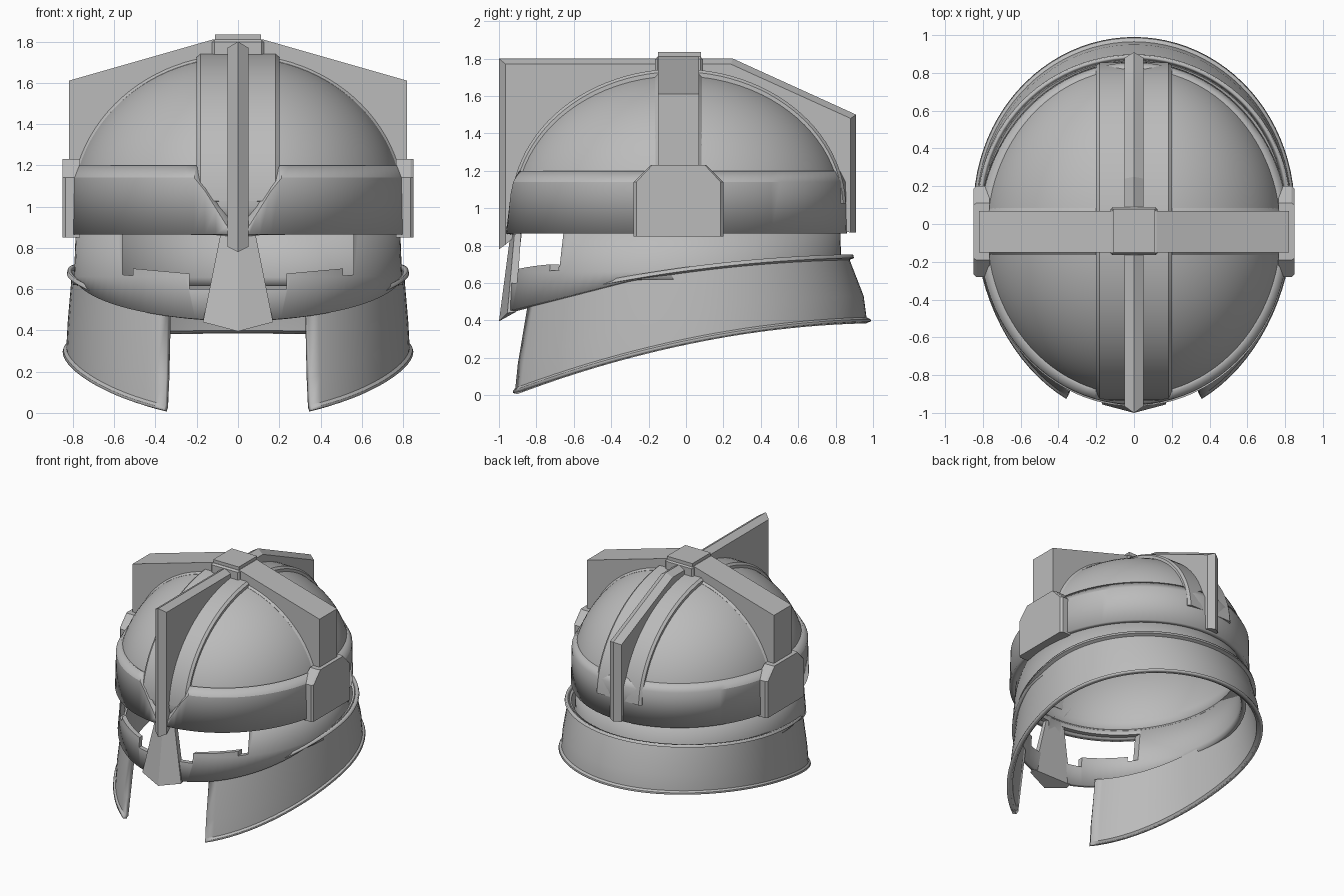
import bpy, bmesh
from math import sin, cos, pi, radians

if "Cube" in bpy.data.objects:
    bpy.data.objects.remove(bpy.data.objects["Cube"])

steel = bpy.data.materials.new("plain_grey_steel")
steel.use_nodes = True
GREY = (0.5, 0.5, 0.5, 1)
steel.diffuse_color = GREY
steel.node_tree.nodes["Principled BSDF"].inputs["Base Color"].default_value = GREY
CY = -0.04   # centre of the skull in y
CZ = 1.0     # height where the dome starts to curve


def finish(name, bm, smooth=True):
    me = bpy.data.meshes.new(name)
    bm.to_mesh(me)
    bm.free()
    ob = bpy.data.objects.new(name, me)
    bpy.context.collection.objects.link(ob)
    me.materials.append(steel)
    if smooth:
        bpy.ops.object.select_all(action='DESELECT')
        ob.select_set(True)
        bpy.context.view_layer.objects.active = ob
        bpy.ops.object.shade_smooth_by_angle(angle=radians(28))
    return ob


def shell(name, angles, rows, thick):
    """Grid of angles by rows (bottom to top), thickened inward."""
    bm = bmesh.new()
    grid = [[bm.verts.new(row(a)) for row in rows] for a in angles]
    for c, d in zip(grid, grid[1:]):
        for j in range(len(rows) - 1):
            bm.faces.new((c[j], d[j], d[j + 1], c[j + 1]))
    bmesh.ops.remove_doubles(bm, verts=bm.verts, dist=0.0001)
    ob = finish(name, bm)
    mod = ob.modifiers.new("thickness", 'SOLIDIFY')
    mod.thickness = thick
    mod.offset = -1
    return ob


def loft(name, sections, smooth=False):
    """Closed solid through equal-length outlines."""
    bm = bmesh.new()
    loops = [[bm.verts.new(p) for p in s] for s in sections]
    n = len(loops[0])
    for a, b in zip(loops, loops[1:]):
        for i in range(n):
            bm.faces.new((a[i], a[(i + 1) % n], b[(i + 1) % n], b[i]))
    bm.faces.new(loops[0])
    bm.faces.new(loops[-1][::-1])
    bmesh.ops.recalc_face_normals(bm, faces=bm.faces)
    return finish(name, bm, smooth)


def box(name, x, y0, y1, z0, z1, bevel=0):
    ob = loft(name, [[(-x, y0, z), (x, y0, z), (x, y1, z), (-x, y1, z)] for z in (z0, z1)])
    if bevel:
        mod = ob.modifiers.new("bevel", 'BEVEL')
        mod.width = bevel
        mod.segments = 1
    return ob


def ring(rx, back, front, cy, height):
    """Row function: egg-shaped plan, height depending on x and y."""
    def point(a):
        x = rx * cos(a)
        y = cy + (back if sin(a) > 0 else front) * sin(a)
        return (x, y, height(x, y))
    return point


def flat(z):
    return lambda x, y: z


around = [2 * pi * i / 96 - pi / 2 for i in range(97)]

# Dome
dome_rows = [ring(0.79, 0.875, 0.875, CY, flat(0.9))]
for i in range(25):
    t = pi / 2 * i / 24
    dome_rows.append(ring(0.805 * cos(t), 0.895 * cos(t), 0.895 * cos(t), CY,
                          flat(CZ + 0.73 * sin(t))))
shell("dome", around, dome_rows, 0.04)


# Raised straps over the dome, front to back and side to side
def strap(name, half, place):
    prof = [(-half, -0.045), (-half, -0.015), (-half + 0.018, 0),
            (half - 0.018, 0), (half, -0.015), (half, -0.045)]
    angles = [radians(-88 + 176 * i / 48) for i in range(49)]
    loft(name, [[place(u, d, a) for u, d in prof] for a in angles], True)


strap("long_strap", 0.2,
      lambda u, d, a: (u, CY + (0.895 + d) * sin(a), CZ + (0.745 + d) * cos(a)))
strap("cross_strap", 0.125,
      lambda u, d, a: ((0.81 + d) * sin(a), CY + u, CZ + (0.74 + d) * cos(a)))


# Brow band with a notch at the front
def brow_top(drop):
    def height(x, y):
        cut = max(0, 0.2 - abs(x)) * 1.6 if y < 0 else 0
        return max(1.2 - cut, 0.96) - drop
    return height


shell("brow_band", around, [
    ring(0.825, 0.905, 0.92, -0.045, flat(0.865)),
    ring(0.82, 0.90, 0.91, -0.045, brow_top(0.06)),
    ring(0.785, 0.87, 0.875, -0.045, brow_top(0)),
], 0.045)

# Face wall with eye openings
wall = shell("face_wall", around, [
    ring(0.80, 0.875, 0.92, CY, lambda x, y: min(0.62, 0.45 + 0.25 * (y + 0.95))),
    ring(0.795, 0.87, 0.90, CY, lambda x, y: 0.66),
    ring(0.785, 0.865, 0.87, CY, lambda x, y: 0.92),
], 0.035)
eye = [(0.06, 0.875), (0.06, 0.60), (0.235, 0.60), (0.235, 0.675), (0.51, 0.70),
       (0.51, 0.665), (0.56, 0.67), (0.56, 0.875)]
for side, label in ((1, "left"), (-1, "right")):
    cutter = loft(label + "_eye_cutter",
                  [[(side * x, y, z) for x, z in eye] for y in (-1.3, -0.4)])
    cutter.hide_render = True
    cutter.hide_viewport = True
    cutter.display_type = 'WIRE'
    mod = wall.modifiers.new(label + "_eye", 'BOOLEAN')
    mod.operation = 'DIFFERENCE'
    mod.solver = 'EXACT'
    mod.object = cutter

# Nose guard
loft("nose_guard", [
    [(-0.08, -0.915, 0.89), (0, -0.935, 0.89), (0.08, -0.915, 0.89),
     (0.08, -0.88, 0.89), (-0.08, -0.88, 0.89)],
    [(-0.17, -0.955, 0.44), (0, -1.0, 0.395), (0.17, -0.955, 0.44),
     (0.165, -0.91, 0.445), (-0.165, -0.91, 0.445)],
])


# Neck guard with rolled lips and a crease
def slope(c0, c1, c2):
    return lambda x, y: c0 + c1 * y + c2 * y * y


sweep = [radians(-65 + 310 * i / 80) for i in range(81)]
shell("neck_guard", sweep, [ring(*r, 0.08, slope(*s)) for r, s in (
    ((0.85, 0.91, 1.11), (0.28, 0.206, -0.09)),
    ((0.846, 0.905, 1.108), (0.292, 0.206, -0.09)),
    ((0.832, 0.885, 1.095), (0.302, 0.206, -0.09)),
    ((0.825, 0.87, 1.08), (0.43, 0.2, -0.099)),
    ((0.806, 0.795, 1.02), (0.655, 0.135, -0.065)),
    ((0.83, 0.818, 1.04), (0.665, 0.135, -0.065)),
    ((0.825, 0.813, 1.035), (0.685, 0.135, -0.065)),
)], 0.03)

# Long crest fin with a ridged edge
arc = [(CY + 0.87 * cos(t), CZ + 0.712 * sin(t)) for t in [pi * i / 32 for i in range(33)]]
inner = [(0.82, 0.88)] + arc + [(-0.90, 0.86)]
edge = [(-1, 0.78), (-1, 1.8), (0.25, 1.8), (0.91, 1.5), (0.91, 0.87)]
inset = [(-0.965, 0.805), (-0.965, 1.77), (0.24, 1.77), (0.88, 1.48), (0.88, 0.87)]
loft("long_crest", [[(x, y, z) for y, z in outline + inner]
                    for x, outline in ((-0.05, inset), (0, edge), (0.05, inset))])

# Side crests and temple plates
plate = [(-0.28, 0.85), (-0.28, 1.14), (-0.19, 1.23), (0.11, 1.23), (0.2, 1.14), (0.2, 0.85)]
for side, label in ((1, "left"), (-1, "right")):
    rim = [(0.785 * cos(t), CZ + 0.712 * sin(t))
           for t in [radians(12 + 76 * i / 20) for i in range(21)]]
    outline = [(0.03, 1.80), (0.12, 1.81), (0.82, 1.61), (0.82, 1.15)] + rim
    loft(label + "_side_crest",
         [[(side * x, y, z) for x, z in outline] for y in (-0.15, 0.07)])
    loft(label + "_temple_plate", [
        [(side * x, CY + (y - CY) * k, z) for y, z in plate]
        for x, k in ((0.765, 1), (0.835, 1), (0.85, 0.94))])

# Crown cap
box("crown_cap", 0.125, -0.165, 0.09, 1.71, 1.81, 0.012)
box("crown_plate", 0.112, -0.15, 0.08, 1.80, 1.835)
